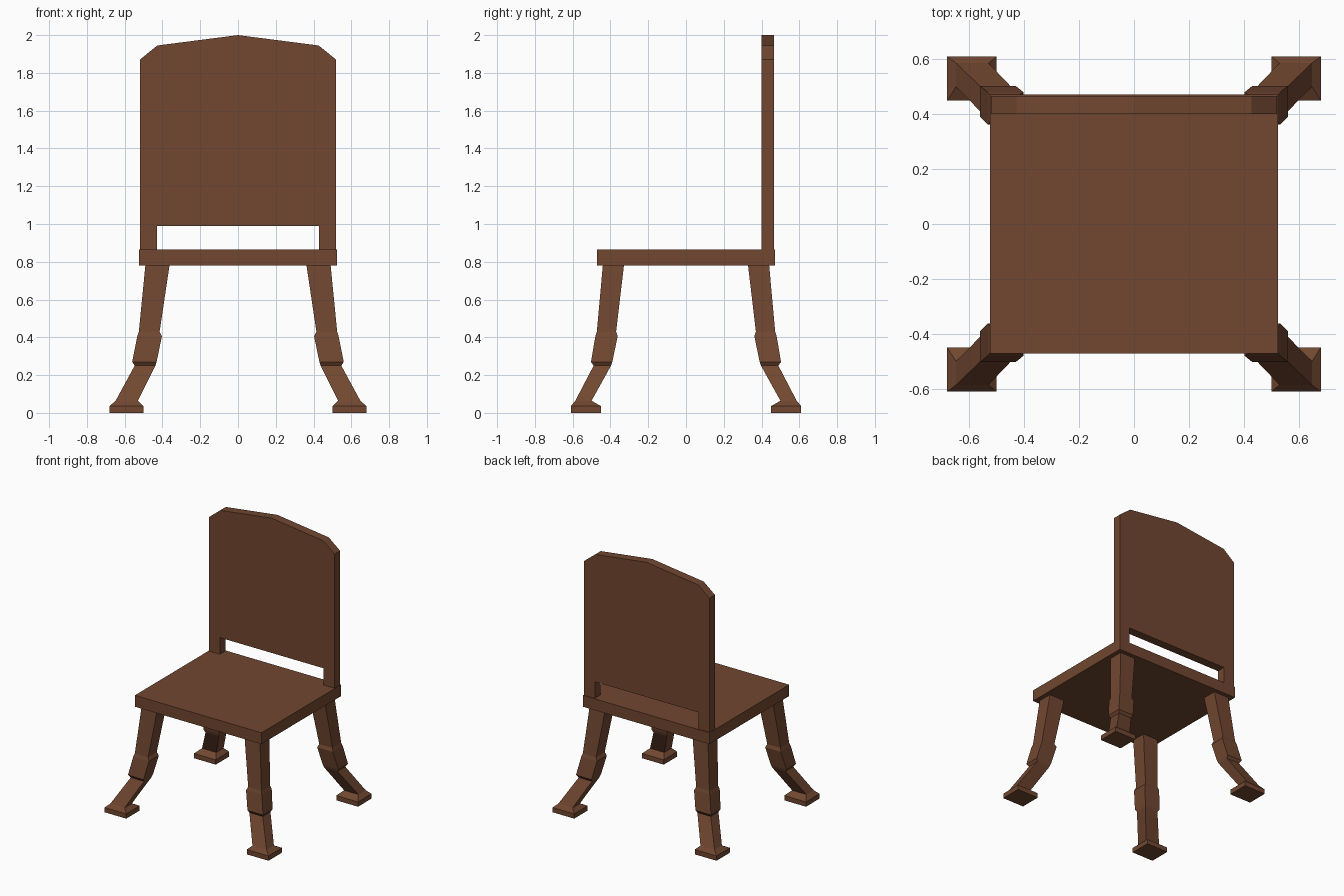
import bpy, bmesh

if "Cube" in bpy.data.objects:
    bpy.data.objects.remove(bpy.data.objects["Cube"])

wood = bpy.data.materials.new("brown wood")
wood.diffuse_color = (0.165, 0.063, 0.030, 1)
wood.use_nodes = True
wood.node_tree.nodes["Principled BSDF"].inputs["Base Color"].default_value = wood.diffuse_color


def make_object(name, bm):
    bmesh.ops.recalc_face_normals(bm, faces=bm.faces)
    mesh = bpy.data.meshes.new(name)
    bm.to_mesh(mesh)
    bm.free()
    mesh.materials.append(wood)
    obj = bpy.data.objects.new(name, mesh)
    bpy.context.collection.objects.link(obj)
    return obj


def loft(name, sections, sx=1, sy=1):
    """Skin rectangular sections (x0, x1, y0, y1, z), mirrored by sx and sy."""
    bm = bmesh.new()
    rings = []
    for x0, x1, y0, y1, z in sections:
        corners = [(x0, y0), (x1, y0), (x1, y1), (x0, y1)]
        rings.append([bm.verts.new((sx * x, sy * y, z)) for x, y in corners])
    for a, b in zip(rings, rings[1:]):
        for i in range(4):
            j = (i + 1) % 4
            bm.faces.new((a[i], a[j], b[j], b[i]))
    bm.faces.new(rings[0])
    bm.faces.new(rings[-1])
    return make_object(name, bm)


# Seat slab
loft("seat", [(-0.525, 0.525, -0.472, 0.472, 0.78),
              (-0.525, 0.525, -0.472, 0.472, 0.865)])

# Backrest: one arched outline with two short posts, extruded in y
half = [(0.43, 0.99), (0.43, 0.86), (0.52, 0.86), (0.52, 1.87), (0.427, 1.945)]
outline = half + [(0, 2.0)] + [(-x, z) for x, z in reversed(half)]
bm = bmesh.new()
face = bm.faces.new([bm.verts.new((x, 0.40, z)) for x, z in outline])
new = bmesh.ops.extrude_face_region(bm, geom=[face])["geom"]
bmesh.ops.translate(bm, vec=(0, 0.066, 0),
                    verts=[v for v in new if isinstance(v, bmesh.types.BMVert)])
make_object("backrest", bm)

# Bent leg with a knee band and a spreading foot
leg = [
    (0.362, 0.490, 0.328, 0.440, 0.785),   # under the seat
    (0.415, 0.525, 0.370, 0.472, 0.430),   # above the band
    (0.403, 0.533, 0.362, 0.480, 0.405),   # band top
    (0.431, 0.560, 0.390, 0.503, 0.270),   # band bottom
    (0.437, 0.547, 0.397, 0.489, 0.250),   # below the band
    (0.530, 0.648, 0.500, 0.586, 0.064),   # ankle
    (0.500, 0.680, 0.450, 0.610, 0.036),   # foot top
    (0.500, 0.680, 0.450, 0.610, 0.000),   # foot sole
]
for sx, side in ((1, "right"), (-1, "left")):
    for sy, end in ((-1, "front"), (1, "back")):
        loft(f"{end}_{side}_leg", leg, sx, sy)
